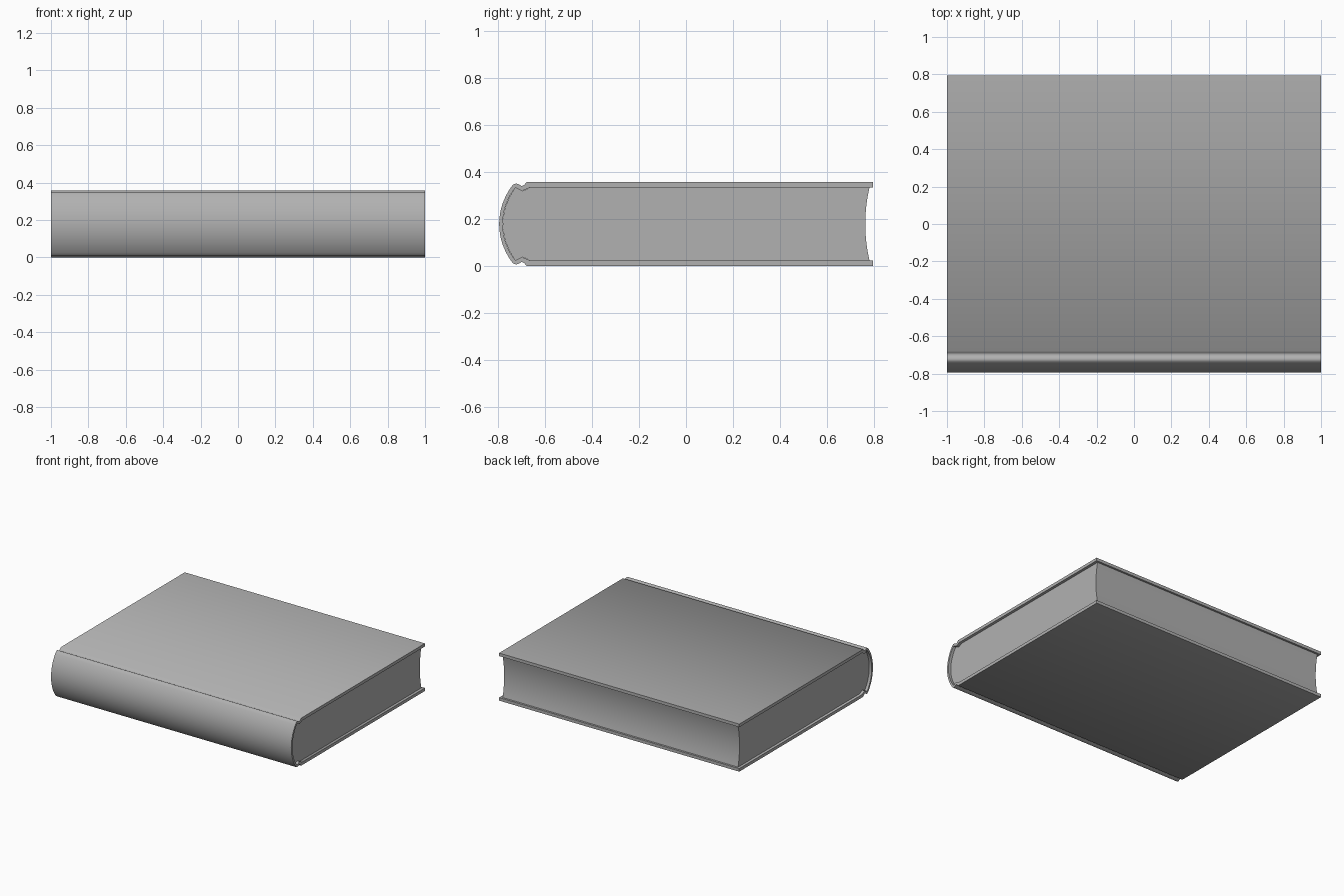
import bpy, bmesh, math

if "Cube" in bpy.data.objects:
    bpy.data.objects.remove(bpy.data.objects["Cube"])

MID = 0.179          # half the book height
FORE = 0.795         # fore edge of the boards

grey = bpy.data.materials.new("dark_grey")
grey.diffuse_color = (0.44, 0.44, 0.44, 1)
grey.use_nodes = True
grey.node_tree.nodes["Principled BSDF"].inputs["Base Color"].default_value = grey.diffuse_color


def arc(y_tip, half_chord, radius, n=12):
    """Spine curve points from its upper end down to the middle (z measured from mid)."""
    end = math.asin(half_chord / radius)
    return [(y_tip + radius * (1 - math.cos(end * (1 - i / n))),
             radius * math.sin(end * (1 - i / n))) for i in range(n + 1)]


def mirrored(half):
    """Complete a top half profile with its bottom half."""
    return half + [(y, -z) for y, z in reversed(half[:-1])]


def finish(name, bm):
    bmesh.ops.recalc_face_normals(bm, faces=bm.faces)
    mesh = bpy.data.meshes.new(name)
    bm.to_mesh(mesh)
    bm.free()
    mesh.materials.append(grey)
    ob = bpy.data.objects.new(name, mesh)
    bpy.context.collection.objects.link(ob)
    bpy.ops.object.select_all(action='DESELECT')
    ob.select_set(True)
    bpy.context.view_layer.objects.active = ob
    bpy.ops.object.shade_smooth_by_angle(angle=math.radians(60))
    return ob


def add_points(bm, profile, x):
    return [bm.verts.new((x, y, MID + z)) for y, z in profile]


# Profiles: board, hinge groove, raised shoulder, rounded spine
outer = mirrored([(FORE, 0.179), (-0.678, 0.179), (-0.688, 0.167), (-0.698, 0.161),
                  (-0.709, 0.167), (-0.720, 0.172), (-0.729, 0.171)]
                 + arc(-0.795, 0.166, 0.267))
inner = mirrored([(FORE, 0.156), (-0.667, 0.156), (-0.682, 0.147), (-0.698, 0.141),
                  (-0.709, 0.146), (-0.720, 0.152), (-0.726, 0.154)]
                 + arc(-0.780, 0.152, 0.251))

# Cover: a sheet of even thickness wrapped around the pages
bm = bmesh.new()
rings = [[add_points(bm, p, x) for p in (outer, inner)] for x in (-1, 1)]
(lo, li), (ro, ri) = rings
for i in range(len(outer) - 1):
    for a, b in ((lo, ro), (ri, li), (li, lo), (ro, ri)):
        bm.faces.new((a[i], a[i + 1], b[i + 1], b[i]))
for i in (0, -1):
    bm.faces.new((lo[i], ro[i], ri[i], li[i]))
finish("cover", bm)

# Pages: block filling the cover, with a hollow fore edge
n = 16
fore_edge = []
for i in range(n + 1):
    t = -1 + 2 * i / n
    fore_edge.append((0.763 + 0.018 * t * t, 0.1555 * t))
section = [(y + 0.001, z * 0.997) for y, z in inner[1:-1]] + fore_edge
bm = bmesh.new()
left, right = (add_points(bm, section, x) for x in (-0.98, 0.98))
for i in range(len(section)):
    j = (i + 1) % len(section)
    bm.faces.new((left[i], left[j], right[j], right[i]))
bm.faces.new(left)
bm.faces.new(right)
finish("pages", bm)
